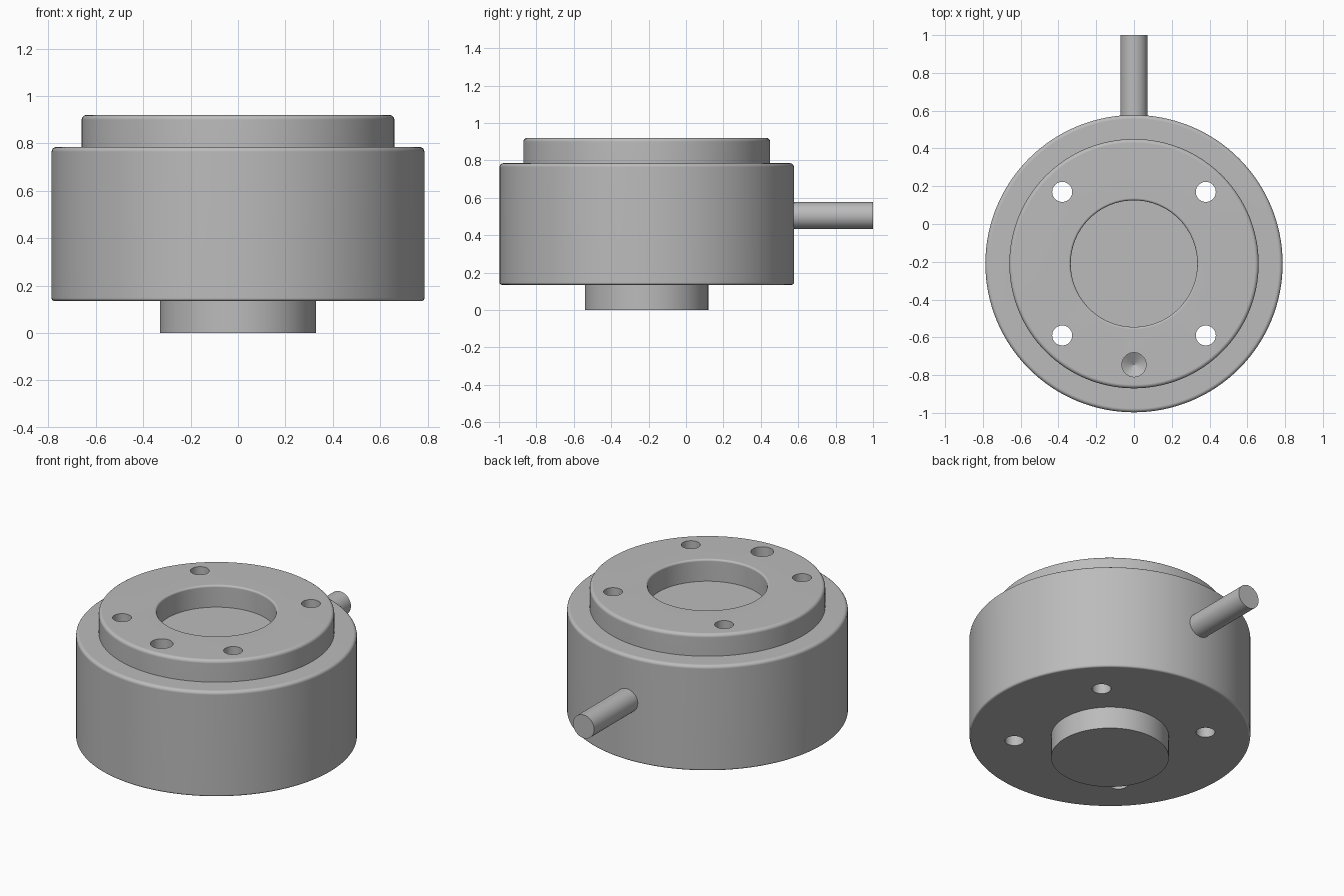
import bpy
import bmesh
from math import radians, sin, cos, pi
from mathutils import Matrix, Vector

old = bpy.data.objects.get("Cube")
if old:
    bpy.data.objects.remove(old, do_unlink=True)

AXIS_Y = -0.21          # centre line of the round housing
BODY_Z, SHOULDER_Z, TOP_Z = 0.135, 0.785, 0.92

metal = bpy.data.materials.new("grey metal")
metal.use_nodes = True
grey = (0.5, 0.5, 0.5, 1)
metal.diffuse_color = grey
metal.node_tree.nodes["Principled BSDF"].inputs["Base Color"].default_value = grey


def make_object(name, bm, location):
    mesh = bpy.data.meshes.new(name)
    bmesh.ops.recalc_face_normals(bm, faces=bm.faces)
    bm.to_mesh(mesh)
    bm.free()
    mesh.materials.append(metal)
    obj = bpy.data.objects.new(name, mesh)
    obj.location = location
    bpy.context.collection.objects.link(obj)
    return obj


def activate(obj):
    bpy.ops.object.select_all(action='DESELECT')
    obj.select_set(True)
    bpy.context.view_layer.objects.active = obj


def finish(obj):
    """Smooth round walls, crisp edges, flat caps."""
    activate(obj)
    bpy.ops.object.shade_smooth_by_angle(angle=radians(28))
    mod = obj.modifiers.new("even caps", 'WEIGHTED_NORMAL')
    mod.keep_sharp = True


def rounded(profile, steps=4):
    """Expand (radius, height, fillet) corners into a filleted profile."""
    pts = []
    for i, (r, z, f) in enumerate(profile):
        p = Vector((r, z))
        if not f:
            pts.append(p)
            continue
        a = (Vector(profile[i - 1][:2]) - p).normalized() * f
        b = (Vector(profile[i + 1][:2]) - p).normalized() * f
        for k in range(steps + 1):
            t = k / steps * pi / 2
            pts.append(p + a * (1 - sin(t)) + b * (1 - cos(t)))
    return pts


def lathe(name, profile, location, segments=128):
    """Revolve a profile that starts and ends on the axis."""
    bm = bmesh.new()
    pts = rounded(profile)
    rings = []
    for p in pts[1:-1]:
        rings.append([bm.verts.new((p.x * cos(2 * pi * s / segments),
                                    p.x * sin(2 * pi * s / segments), p.y))
                      for s in range(segments)])
    for low, high in zip(rings, rings[1:]):
        for s in range(segments):
            n = (s + 1) % segments
            bm.faces.new((low[s], low[n], high[n], high[s]))
    bm.faces.new(rings[0])
    bm.faces.new(rings[-1])
    return make_object(name, bm, location)


# Housing: bottom boss, wide drum, raised top flange and round recess
housing = lathe("housing", [
    (0, 0, 0), (0.33, 0, 0), (0.33, BODY_Z, 0),
    (0.787, BODY_Z, 0.012), (0.787, SHOULDER_Z, 0.02),
    (0.66, SHOULDER_Z, 0), (0.66, TOP_Z, 0.02),
    (0.335, TOP_Z, 0.012), (0.335, SHOULDER_Z, 0), (0, SHOULDER_Z, 0),
], (0, AXIS_Y, 0))

# Cutters: four through holes and one blind hole with a conical tip
cutters = []
for sx in (-1, 1):
    for sy in (-1, 1):
        cutters.append(lathe("through_hole_cutter", [
            (0, 0, 0), (0.053, 0, 0), (0.053, 1.1, 0), (0, 1.1, 0),
        ], (sx * 0.38, AXIS_Y + sy * 0.38, 0), 40))
cutters.append(lathe("blind_hole_cutter", [
    (0, 0.66, 0), (0.001, 0.66, 0), (0.064, 0.70, 0), (0.064, 1.1, 0), (0, 1.1, 0),
], (0, AXIS_Y - 0.535, 0), 40))

activate(housing)
for cutter in cutters:
    cutter.hide_render = True
    mod = housing.modifiers.new("hole", 'BOOLEAN')
    mod.operation = 'DIFFERENCE'
    mod.solver = 'EXACT'
    mod.object = cutter
    bpy.ops.object.modifier_apply(modifier=mod.name)
for cutter in cutters:
    bpy.data.objects.remove(cutter, do_unlink=True)
finish(housing)

# Side pin pointing backwards out of the drum
bm = bmesh.new()
bmesh.ops.create_cone(bm, cap_ends=True, segments=48, radius1=0.072, radius2=0.072,
                      depth=0.45, matrix=Matrix.Rotation(radians(90), 4, 'X'))
finish(make_object("side_pin", bm, (0, 0.775, 0.505)))
